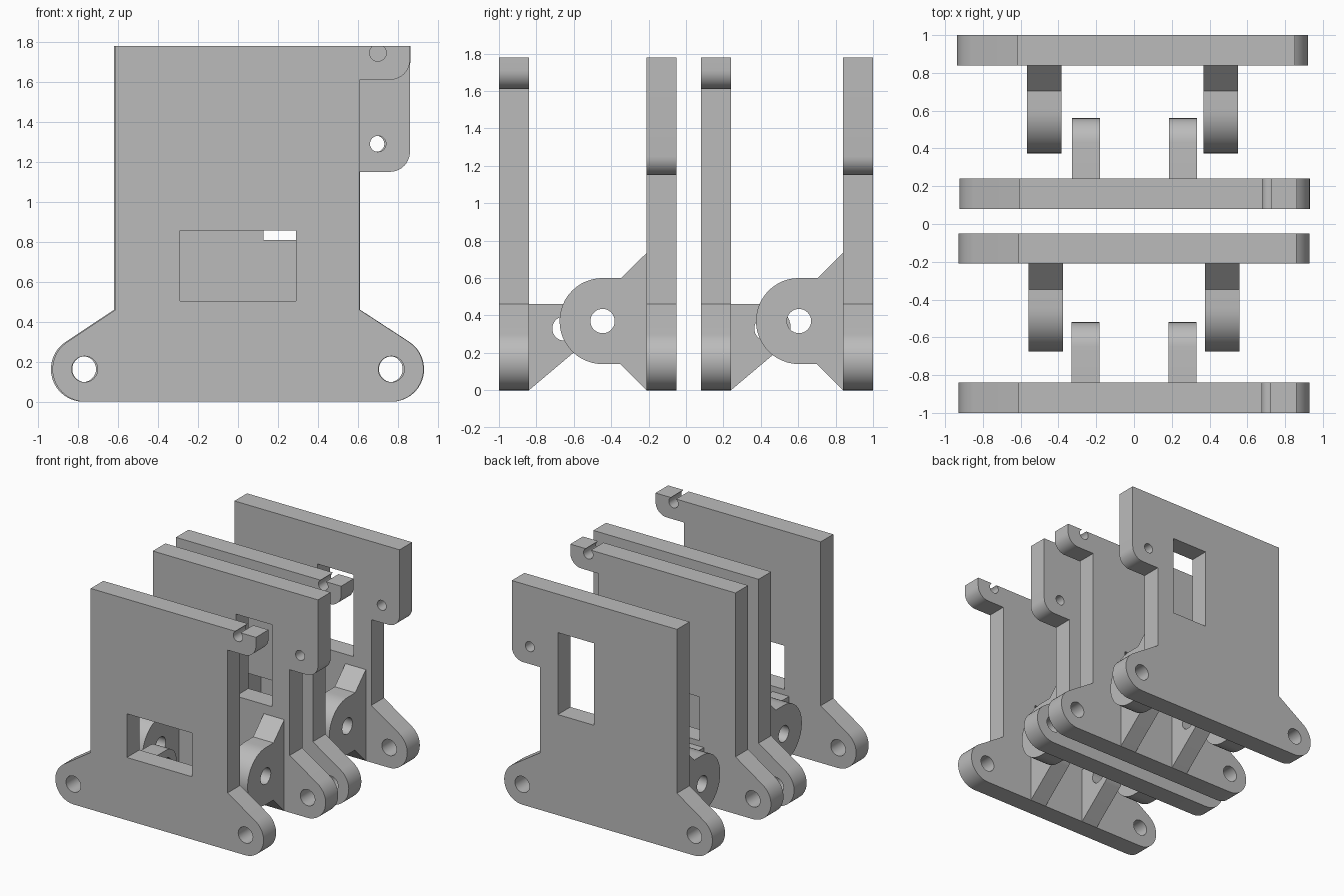
import bpy, bmesh, math
from mathutils import Matrix

if "Cube" in bpy.data.objects:
    bpy.data.objects.remove(bpy.data.objects["Cube"])

grey = bpy.data.materials.new("plain grey")
grey.diffuse_color = (0.5, 0.5, 0.5, 1)
grey.use_nodes = True
grey.node_tree.nodes["Principled BSDF"].inputs["Base Color"].default_value = grey.diffuse_color

# profile plane -> world: plates lie in XZ, lugs lie in YZ
XZ = Matrix(((1, 0, 0, 0), (0, 0, -1, 0), (0, 1, 0, 0), (0, 0, 0, 1)))
YZ = Matrix(((0, 0, 1, 0), (1, 0, 0, 0), (0, 1, 0, 0), (0, 0, 0, 1)))


def arc(cx, cy, r, a0, a1, n=16):
    """Points on an arc, angles in degrees."""
    angles = [math.radians(a0 + (a1 - a0) * i / n) for i in range(n + 1)]
    return [(cx + r * math.cos(a), cy + r * math.sin(a)) for a in angles]


def circle(cx, cy, r, n=32):
    return arc(cx, cy, r, 0, 360, n)[:-1]


def rect(x0, x1, y0, y1):
    return [(x0, y0), (x1, y0), (x1, y1), (x0, y1)]


def slab(name, loops, thickness, basis, location):
    """Extrude an outline (first loop) with holes (other loops)."""
    curve = bpy.data.curves.new(name, 'CURVE')
    curve.dimensions = '2D'
    curve.fill_mode = 'BOTH'
    curve.extrude = thickness / 2
    for pts in loops:
        spline = curve.splines.new('POLY')
        spline.points.add(len(pts) - 1)
        for p, (x, y) in zip(spline.points, pts):
            p.co = (x, y, 0, 1)
        spline.use_cyclic_u = True
    obj = bpy.data.objects.new(name, curve)
    bpy.context.collection.objects.link(obj)
    bpy.ops.object.select_all(action='DESELECT')
    obj.select_set(True)
    bpy.context.view_layer.objects.active = obj
    bpy.ops.object.convert(target='MESH')
    obj = bpy.context.view_layer.objects.active
    mesh = obj.data
    mesh.transform(Matrix.Translation(location) @ basis)
    bm = bmesh.new()
    bm.from_mesh(mesh)
    bmesh.ops.remove_doubles(bm, verts=bm.verts, dist=1e-4)
    bmesh.ops.recalc_face_normals(bm, faces=bm.faces)
    bm.to_mesh(mesh)
    bm.free()
    mesh.materials.clear()
    mesh.materials.append(grey)
    bpy.ops.object.shade_smooth_by_angle()


def plate(name, tab_bottom, notch, holes, x, y):
    """Upright plate with two rounded feet and a side tab at the top right."""
    slope = 57
    outline = arc(0.765, 0.163, 0.163, -90, slope)
    outline += [(0.608, 0.46), (0.608, tab_bottom)]
    outline += arc(0.76, tab_bottom + 0.1, 0.1, -90, 0, 10)
    outline += [(0.86, 1.78)]
    if notch:  # round bite open at the top edge
        a = math.degrees(math.asin(0.035 / 0.042))
        outline += arc(0.7, 1.745, 0.042, a, -180 - a, 24)
    outline += [(-0.612, 1.78), (-0.612, 0.46)]
    outline += arc(-0.765, 0.163, 0.163, 180 - slope, 270)
    feet = [circle(s * 0.767, 0.163, 0.065) for s in (-1, 1)]
    slab(name, [outline] + feet + holes, 0.16, XZ, (x, y, 0))


# slim lug: flat top, rounded tip, sloping underside (distance from plate face, height)
slim_lug = [(-0.01, 0), (0, 0)] + arc(0.19, 0.33, 0.13, -50, 90) + [(-0.01, 0.46)]
slim_loops = [slim_lug, circle(0.19, 0.33, 0.065)]

# wide lug: round eye with flared root
wide_lug = [(-0.01, 0), (0, 0), (0.14, 0.14)] + arc(0.236, 0.37, 0.23, -90, 90, 24)
wide_lug += [(0.136, 0.6), (0, 0.735), (-0.01, 0.735)]
wide_loops = [wide_lug, circle(0.236, 0.37, 0.065)]


def flip(loops):
    return [[(-u, v) for u, v in loop] for loop in loops]


# two pairs of facing plates
for pair, yf, xf, yb, xb in (("front", -0.92, 0, -0.13, 0), ("rear", 0.16, 0.003, 0.92, -0.008)):
    plate(pair + "_notched_plate", 1.61, True, [rect(-0.29, 0.29, 0.505, 0.857)], xf, yf)
    plate(pair + "_slotted_plate", 1.15, False,
          [rect(0.127, 0.45, 0.81, 1.47), circle(0.7, 1.29, 0.04)], xb, yb)
    for side, s in (("left", -1), ("right", 1)):
        slab(f"{pair}_{side}_slim_lug", slim_loops, 0.147, YZ, (xf + s * 0.257, yf + 0.08, 0))
        slab(f"{pair}_{side}_wide_lug", flip(wide_loops), 0.182, YZ, (xb + s * 0.468, yb - 0.08, 0))
